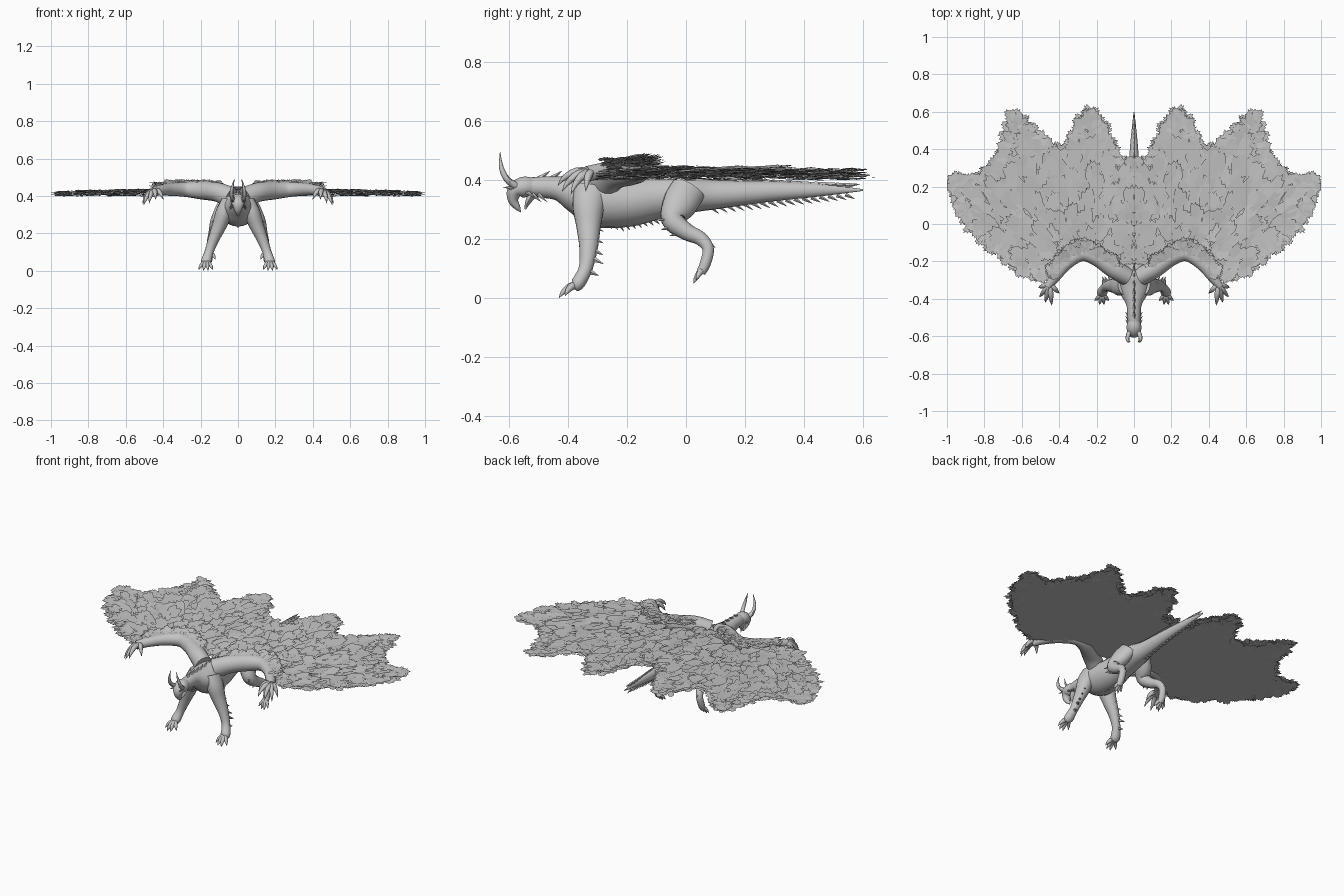
import bpy, bmesh, math, random
from mathutils import Vector

random.seed(4)
cube = bpy.data.objects.get("Cube")
if cube:
    bpy.data.objects.remove(cube)

# All coordinates below are in hundredths of a unit
S = 0.01
GREY = (0.55, 0.55, 0.55, 1)
mat = bpy.data.materials.new("stone grey")
mat.use_nodes = True
mat.diffuse_color = GREY
bsdf = next(n for n in mat.node_tree.nodes if n.type == "BSDF_PRINCIPLED")
bsdf.inputs["Base Color"].default_value = GREY
bsdf.inputs["Roughness"].default_value = 0.8


def finish(bm, name, mirror=True, smooth=True):
    """Turn a bmesh into an object, mirrored left to right if wanted."""
    if smooth:
        bmesh.ops.recalc_face_normals(bm, faces=bm.faces)
    bmesh.ops.scale(bm, vec=(S, S, S), verts=bm.verts)
    me = bpy.data.meshes.new(name)
    bm.to_mesh(me)
    bm.free()
    me.materials.append(mat)
    if smooth:
        for p in me.polygons:
            p.use_smooth = True
        me.set_sharp_from_angle(angle=math.radians(45))
    ob = bpy.data.objects.new(name, me)
    bpy.context.collection.objects.link(ob)
    if mirror:
        mod = ob.modifiers.new("mirror", "MIRROR")
        mod.use_mirror_merge = False
    return ob


def spline(pts, steps):
    """Catmull-Rom through points of any dimension."""
    out = []
    for i in range(len(pts) - 1):
        a, b, c, d = (pts[max(i - 1, 0)], pts[i], pts[i + 1], pts[min(i + 2, len(pts) - 1)])
        for k in range(steps):
            t = k / steps
            out.append([q + 0.5 * t * (r - p + t * (2 * p - 5 * q + 4 * r - s + t * (3 * (q - r) + s - p)))
                        for p, q, r, s in zip(a, b, c, d)])
    return out + [list(pts[-1])]


def loft(bm, pts, ref=(1, 0, 0), sides=14, steps=5):
    """Tube through (x, y, z, half width[, half height])."""
    path = spline([p if len(p) == 5 else (*p, p[3]) for p in pts], steps)
    rings = []
    for i, p in enumerate(path):
        a, b = path[max(i - 1, 0)], path[min(i + 1, len(path) - 1)]
        t = (Vector(b[:3]) - Vector(a[:3])).normalized()
        u = Vector(ref)
        u = (u - t * u.dot(t)).normalized()
        v = t.cross(u)
        ring = []
        for k in range(sides):
            g = math.tau * k / sides
            ring.append(bm.verts.new(Vector(p[:3]) + u * math.cos(g) * max(p[3], 0.05)
                                     + v * math.sin(g) * max(p[4], 0.05)))
        rings.append(ring)
    for r, q in zip(rings, rings[1:]):
        for k in range(sides):
            j = (k + 1) % sides
            bm.faces.new((r[k], r[j], q[j], q[k]))
    bm.faces.new(rings[0])
    bm.faces.new(rings[-1])


def spike(bm, base, tip, r, ref=(1, 0, 0)):
    loft(bm, [(*base, r), (*tip, 0.05)], ref, 5, 1)


def claws(bm, palm, tips, r, lift):
    """Toes that arch from a palm and end in hooked points."""
    p = Vector(palm)
    for tip in tips:
        t = Vector(tip)
        mid = p.lerp(t, 0.45) + Vector((0, 0, lift))
        end = p.lerp(t, 0.8) + Vector((0, 0, lift * 0.8))
        loft(bm, [(*p, r), (*mid, r * 0.95), (*end, r * 0.6), (*t, 0.05)], sides=8, steps=3)


# Body, neck and tail in one long tube
bm = bmesh.new()
loft(bm, [(0, -55, 37.5, 3, 3), (0, -49, 37.5, 3.6, 3.6), (0, -43, 37, 4.2, 4.2), (0, -37, 35, 7.5, 6.5),
          (0, -30, 33, 9.5, 9), (0, -20, 32.5, 9, 8.5), (0, -10, 34, 7.5, 7.5), (0, 0, 35, 7.5, 6.5),
          (0, 10, 35, 5, 5), (0, 28, 36, 3.2, 3.5), (0, 45, 36.5, 1.8, 2.2), (0, 60, 36.5, 0.2, 0.3)],
     sides=20)
finish(bm, "body", mirror=False)

# Head hanging forward and down, with an open lower jaw
bm = bmesh.new()
loft(bm, [(0, -51, 37.5, 3, 3), (0, -55, 37.5, 4, 3.6), (0, -58, 36, 3.4, 2.8),
          (0, -58.5, 33, 2.2, 1.8), (0, -57, 30.5, 1.2, 1), (0, -56, 29, 0.1, 0.1)])
loft(bm, [(0, -52, 35, 2.4, 1.6), (0, -53.5, 32.5, 1.8, 1), (0, -54.5, 30, 0.3, 0.3)], sides=10)
finish(bm, "head", mirror=False)

# Horns, brows and cheek spikes
bm = bmesh.new()
loft(bm, [(2.2, -57, 37.5, 1.3), (3.4, -60.5, 40, 1.1), (3.2, -62.5, 44, 0.8), (1.8, -63, 49.5, 0.05)], sides=8)
spike(bm, (2.5, -58, 37), (3, -62, 37.5), 0.9)
for y, z in ((-54, 36), (-52, 35), (-50, 35)):
    spike(bm, (2.6, y, z), (4.6, y + 3, z - 2.5), 0.8)
finish(bm, "horns")

# Belly fringe, tail barbs and back ridge
bm = bmesh.new()
for i in range(12):
    y = -33 + 2 * i
    spike(bm, (0, y, 25.5 + abs(i - 5) * 0.25), (0, y + 2, 22.5 + abs(i - 5) * 0.4), 0.9)
for i in range(17):
    f = i / 16
    y = 8 + 46 * f
    spike(bm, (0, y, 31 + 4 * f), (0, y + 3.2, 28.5 + 5 * f), 0.8)
    spike(bm, (0, y, 39 - f), (0, y + 5, 41 - 2.5 * f), 1)
for i in range(12):
    y = -50 + 4 * i
    spike(bm, (0, y, 40), (0, y + 4, 43), 1.2)
finish(bm, "spine_spikes", mirror=False)

# Front legs
bm = bmesh.new()
loft(bm, [(5, -32, 37, 4, 6), (7.5, -33, 31, 4.5, 5.5), (10, -33, 24, 3.8, 4.2), (13, -33, 17, 3, 3.2),
          (15.5, -34, 10, 2.4, 2.4), (17, -36.5, 5, 2.8, 2.4), (17.2, -38, 3.5, 1.8, 1.6)])
claws(bm, (17, -37, 4.5), [(13.5, -41, 0.6), (16, -43, 0), (18.5, -43, 0), (21, -41, 0.6)], 1.3, 1)
spike(bm, (16, -33, 9), (17, -29.5, 7.5), 1.2)
for z in (13, 16, 20, 24):
    spike(bm, (21 - z * 0.45, -31, z), (23 - z * 0.45, -28, z - 1.5), 1)
finish(bm, "front_leg")

# Hind legs
bm = bmesh.new()
loft(bm, [(5, 1, 37, 4, 6), (8, -2, 32, 4.5, 6), (11, -4.5, 26.5, 3.8, 4), (12.5, 0, 22.5, 3, 3),
          (13.5, 5, 20, 2.3, 2.4), (14.5, 7.5, 16.5, 2, 2), (15, 6.5, 11.5, 2, 1.9), (15, 5, 8.5, 1.9, 1.6)])
claws(bm, (15, 6, 10), [(12, 3, 6), (14, 2.5, 4.8), (16, 2.5, 4.8), (18, 3.5, 6)], 1.1, 0.6)
spike(bm, (14, 7, 19), (14.5, 10, 17), 1.2)
for y, z in ((-7, 27), (-6, 24), (-3, 22)):
    spike(bm, (12, y + 1, z), (14, y - 2.5, z - 1), 1.1)
finish(bm, "hind_leg")

# Wing arms with clawed hands
ARM = [(4, -28, 39, 6, 5), (11, -24, 42, 5.2, 5), (20, -18, 43, 4.8, 4.5), (28, -16, 43.5, 4, 4),
       (36, -21, 43.5, 3.4, 3.5), (42, -28, 43, 2.8, 3), (46, -33.5, 42, 2.6, 2)]
bm = bmesh.new()
loft(bm, ARM, ref=(0, 0, 1))
claws(bm, (45, -32, 42.5), [(40, -37, 38), (44, -43.5, 38), (47.5, -42, 36), (50.5, -39, 35), (51, -34, 36)], 1.5, 2.2)
finish(bm, "wing_arm")

# Wing outline, counter-clockwise from the shoulder
WING = [(1, -18), (10, -19), (20, -13), (30, -14), (42, -24), (49, -28), (60, -25), (70, -17), (84, -6), (92, 6),
        (98, 24), (91, 25), (84, 23), (74, 34), (69, 42), (65, 60), (59, 55), (51, 46), (45, 41), (37, 39),
        (33, 46), (29, 55), (23, 60), (17, 53), (12, 41), (9, 34), (1, 33)]
bm = bmesh.new()
face = bm.faces.new([bm.verts.new((x, y, 40.3)) for x, y in reversed(WING)])
bmesh.ops.triangulate(bm, faces=[face])
finish(bm, "wing_membrane", smooth=False)

SHAPE = [(0, -.3), (.45, -.5), (.8, -.4), (.72, -.15), (1, -.02), (.82, .15), (.9, .36), (.5, .5), (0, .3)]


def feather(bm, x, y, z, angle, size, tilt):
    """One ragged plate, lying along an angle and tilted up at the tip."""
    c, s = math.cos(angle), math.sin(angle)
    wide = size * random.uniform(0.5, 0.8)
    roll = random.uniform(-0.12, 0.12)
    vs = []
    for u, v in SHAPE:
        u, v = u * size, v * wide * random.uniform(0.8, 1.2)
        px = min(x + u * c - v * s, 100)
        vs.append(bm.verts.new((max(px, 0.1), y + u * s + v * c, z + u * tilt + v * roll)))
    bm.faces.new(vs)


def inside(x, y):
    hit = False
    for (ax, ay), (bx, by) in zip(WING, WING[1:] + WING[:1]):
        if (ay > y) != (by > y) and x < ax + (y - ay) * (bx - ax) / (by - ay):
            hit = not hit
    return hit


def top(x, y):
    return 44 - 0.025 * x - 0.012 * max(y, 0)


def flow(x, y):
    return math.atan2(y + 35, x - 22)


rnd = random.uniform

# Broad plates over the wing
bm = bmesh.new()
for i in range(28):
    for j in range(25):
        x, y = 2 + i * 3.5 + rnd(-1.5, 1.5), -27 + j * 3.5 + rnd(-1.5, 1.5)
        a = flow(x, y) + rnd(-0.4, 0.4)
        if inside(x, y) and inside(x + 8 * math.cos(a), y + 8 * math.sin(a)):
            feather(bm, x, y, top(x, y) + rnd(-1.2, 0.6), a, rnd(7, 12), rnd(0, 0.1))
finish(bm, "wing_plates", smooth=False)

# Shaggy layered border
bm = bmesh.new()
for (ax, ay), (bx, by) in zip(WING[3:-1], WING[4:]):
    length = math.hypot(bx - ax, by - ay)
    out = math.atan2(ax - bx, by - ay)
    for k in range(int(length * 4)):
        t, inset = rnd(0, 1), rnd(1, 6)
        x = ax + (bx - ax) * t - inset * math.cos(out)
        y = ay + (by - ay) * t - inset * math.sin(out)
        a = out + rnd(-0.7, 0.7)
        if inside(x, y):
            feather(bm, x, y, rnd(40, top(x, y) + 0.8), a, rnd(3, 6.5), rnd(-0.05, 0.12))
finish(bm, "wing_fringe", smooth=False)

# Ruff on the arms and mane along the spine
bm = bmesh.new()
for x, y, z, w, h in spline(ARM[1:-1], 12):
    for k in range(9):
        d = rnd(-0.2, 1)
        feather(bm, x + rnd(-1, 1) + d, y + d * 4.5, z + h * 0.9 + rnd(-2.5, 1), flow(x, y) + rnd(-0.5, 0.5),
                rnd(3, 5.5), rnd(0, 0.3))
for k in range(260):
    y = rnd(-22, 33)
    feather(bm, abs(random.gauss(0, 3)), y, 42.5 + rnd(-1, 1.5), math.pi / 2 + rnd(-0.5, 0.5), rnd(3, 5), rnd(0, 0.2))
finish(bm, "ruff", smooth=False)
